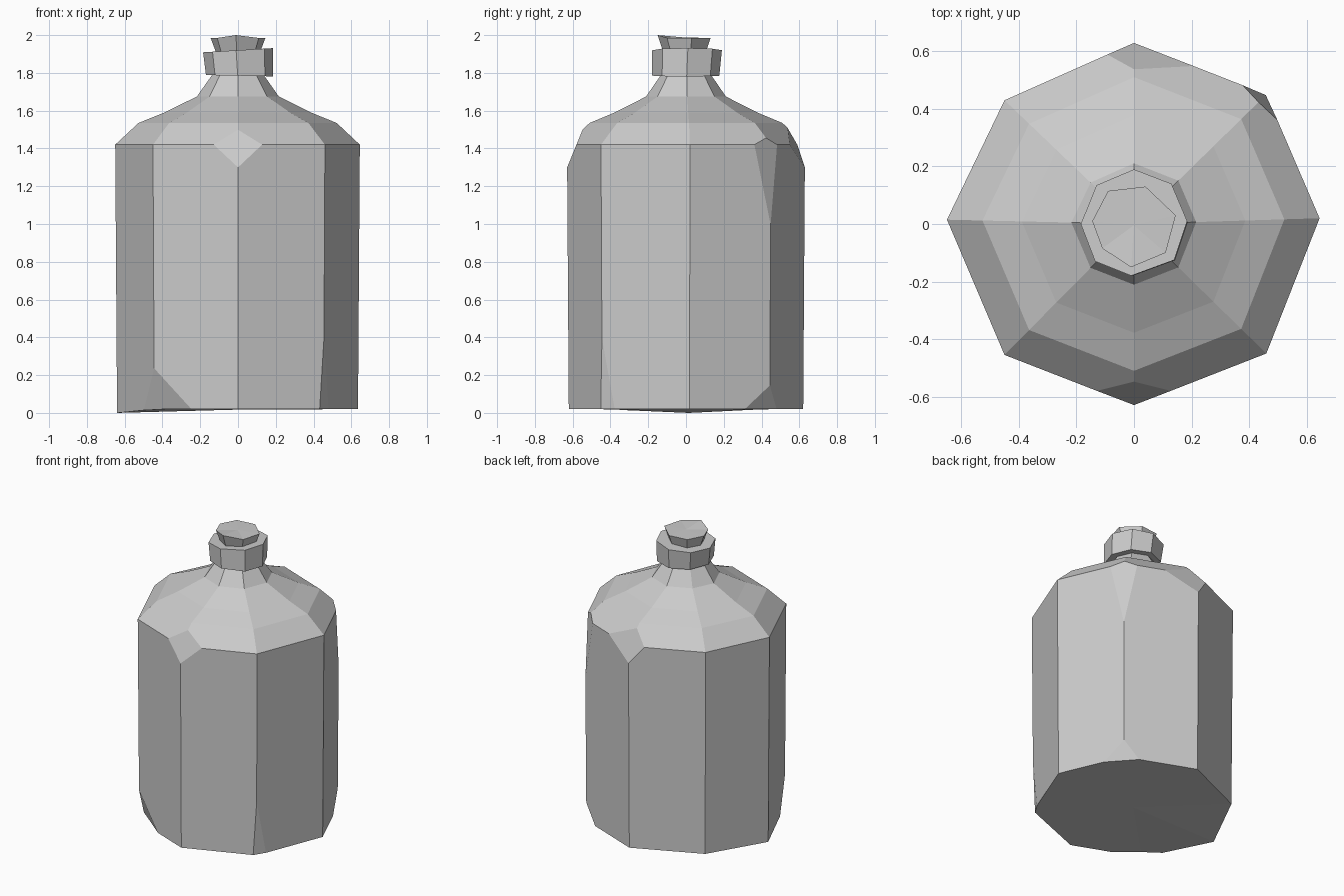
import bpy
import bmesh
from mathutils import Vector

if "Cube" in bpy.data.objects:
    bpy.data.objects.remove(bpy.data.objects["Cube"], do_unlink=True)

grey = bpy.data.materials.new("stone grey")
grey.use_nodes = True
colour = (0.6, 0.6, 0.6, 1)
grey.diffuse_color = colour
grey.node_tree.nodes["Principled BSDF"].inputs["Base Color"].default_value = colour


def ring(outline, scale, z, tilt=0, shift=(0, 0)):
    """Scaled copy of an outline, tilted along x."""
    return [Vector((x * scale + shift[0], y * scale + shift[1], z + tilt * x * scale))
            for x, y in outline]


def loft(rings):
    """Skin a stack of rings and close both ends with fans."""
    bm = bmesh.new()
    loops = [[bm.verts.new(p) for p in r] for r in rings]
    n = len(loops[0])
    for low, high in zip(loops, loops[1:]):
        for i in range(n):
            j = (i + 1) % n
            bm.faces.new((low[i], low[j], high[j], high[i]))
    ends = [bm.faces.new(loops[0][::-1]), bm.faces.new(loops[-1])]
    bmesh.ops.poke(bm, faces=ends)
    return bm


def chip(bm, a, b, c):
    """Slice off the material outside the plane through three points."""
    a, b, c = Vector(a), Vector(b), Vector(c)
    normal = (b - a).cross(c - a).normalized()
    if normal.dot(a - Vector((0, 0, 0.8))) < 0:
        normal.negate()
    geom = bm.verts[:] + bm.edges[:] + bm.faces[:]
    cut = bmesh.ops.bisect_plane(bm, geom=geom, plane_co=a, plane_no=normal,
                                 clear_outer=True)
    edges = [e for e in cut["geom_cut"] if isinstance(e, bmesh.types.BMEdge)]
    bmesh.ops.edgeloop_fill(bm, edges=edges)


def finish(bm, name):
    bmesh.ops.recalc_face_normals(bm, faces=bm.faces[:])
    mesh = bpy.data.meshes.new(name)
    bm.to_mesh(mesh)
    bm.free()
    mesh.materials.append(grey)
    bpy.context.collection.objects.link(bpy.data.objects.new(name, mesh))


# Bottle body: uneven octagon, straight wall, stepped shoulder and neck
octagon = [(0.645, 0.02), (0.46, 0.45), (0, 0.63), (-0.45, 0.43),
           (-0.65, 0.015), (-0.45, -0.455), (0, -0.63), (0.46, -0.45)]
base = ring(octagon, 0.985, 0.02)
base[4].z = 0
profile = [(1, 1.42), (0.81, 1.535), (0.6, 1.59), (0.335, 1.675), (0.21, 1.79)]
body = loft([base] + [ring(octagon, s, z) for s, z in profile])

# Chipped spots on the shoulder edge
chip(body, (-0.1, -0.58, 1.42), (0.1, -0.58, 1.42), (0, -0.625, 1.31))
chip(body, (-0.1, 0.59, 1.42), (0.2, 0.55, 1.42), (0, 0.625, 1.31))
chip(body, (0.38, 0.48, 1.42), (0.47, 0.39, 1.42), (0.455, 0.445, 1.05))

# Chipped corners along the base
chip(body, (-0.45, -0.45, 0.25), (-0.24, -0.53, 0.02), (-0.51, -0.31, 0.02))
chip(body, (0.457, -0.447, 0.46), (0.43, -0.455, 0.02), (0.49, -0.36, 0.02))
chip(body, (0.455, 0.445, 0.15), (0.36, 0.48, 0.02), (0.52, 0.3, 0.02))
finish(body, "bottle_body")

# Collar around the mouth, slightly tilted
collar_outline = [(0.185, 0.01), (0.13, 0.14), (0, 0.19), (-0.13, 0.135),
                  (-0.185, 0), (-0.135, -0.13), (-0.01, -0.18), (0.14, -0.125)]
collar = loft([ring(collar_outline, 0.96, 1.785, -0.02, (0.008, -0.006)),
               ring(collar_outline, 1, 1.92, 0.06)])
finish(collar, "neck_collar")

# Stopper, flaring towards the top
stopper_outline = [(0.145, 0.03), (0.04, 0.13), (-0.09, 0.115),
                   (-0.145, 0.01), (-0.11, -0.085), (-0.01, -0.15), (0.11, -0.1)]
top = ring(stopper_outline, 1, 1.985)
top[5].z = 2.0
stopper = loft([ring(stopper_outline, 0.78, 1.9), top])
finish(stopper, "stopper")
